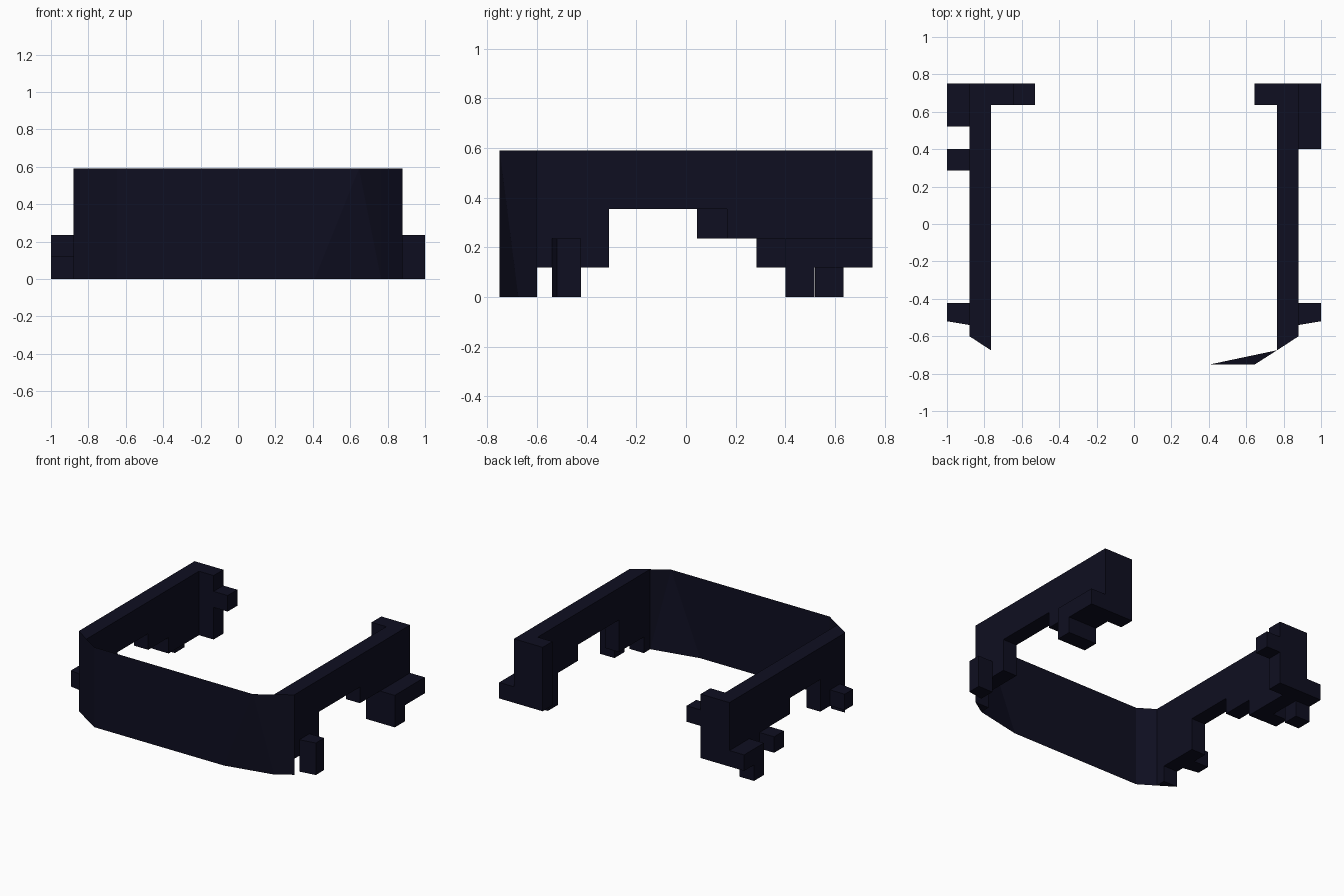
import bpy, bmesh

if "Cube" in bpy.data.objects:
    bpy.data.objects.remove(bpy.data.objects["Cube"])

navy = bpy.data.materials.new("dark_navy")
navy.diffuse_color = (0.0045, 0.0045, 0.015, 1)
navy.use_nodes = True
navy.node_tree.nodes["Principled BSDF"].inputs["Base Color"].default_value = navy.diffuse_color

TOP = 0.59


def finish(bm, name, recalc=True):
    bmesh.ops.remove_doubles(bm, verts=bm.verts, dist=0.0005)
    if recalc:
        bmesh.ops.recalc_face_normals(bm, faces=bm.faces)
    me = bpy.data.meshes.new(name)
    bm.to_mesh(me)
    bm.free()
    me.materials.append(navy)
    ob = bpy.data.objects.new(name, me)
    bpy.context.collection.objects.link(ob)
    return ob


def box(name, x, y, z, slant=0.0):
    """Box from ranges; slant pulls back the front edge on the outer side."""
    bm = bmesh.new()
    bmesh.ops.create_cube(bm, size=1)
    outer = max(x, key=abs)
    for v in bm.verts:
        v.co = (x[v.co.x > 0], y[v.co.y > 0], z[v.co.z > 0])
        if abs(v.co.x - outer) < 1e-4 and abs(v.co.y - y[0]) < 1e-4:
            v.co.y += slant
    return finish(bm, name)


def wall(name, side, steps):
    """Side wall with a stepped lower edge and a bevelled front end."""
    pts = [(-0.675, TOP), (-0.675, 0), (-0.6, 0)] + steps + [(0.75, TOP), (-0.6, TOP)]
    bm = bmesh.new()
    rows = []
    for x in (0.765, 0.88):
        rows.append([bm.verts.new((side * x, max(y, -0.6) if x > 0.8 else y, z))
                     for y, z in pts])
    inner, outer = rows
    n = len(pts)
    bm.faces.new(inner)
    # the bevel leaves the outer profile two points shorter
    bm.faces.new(outer[2:])
    for i in range(n):
        j = (i + 1) % n
        if i == 1:      # underside of the bevelled end
            bm.faces.new((inner[1], inner[2], outer[2]))
        elif i == n - 1:  # top of the bevelled end
            bm.faces.new((inner[n - 1], inner[0], outer[n - 1]))
        elif i == 0:    # slanted front face
            bm.faces.new((inner[0], inner[1], outer[2], outer[n - 1]))
        else:
            bm.faces.new((inner[i], inner[j], outer[j], outer[i]))
    return finish(bm, name)


# Side walls
wall("right_wall", 1, [(-0.6, 0.118), (-0.31, 0.118), (-0.31, 0.355), (0.165, 0.355),
                       (0.165, 0.236), (0.4, 0.236), (0.4, 0.118), (0.75, 0.118)])
wall("left_wall", -1, [(-0.6, 0.118), (-0.31, 0.118), (-0.31, 0.355), (0.045, 0.355),
                       (0.045, 0.236), (0.283, 0.236), (0.283, 0.118), (0.75, 0.118)])

# Thin front panel with angled ends, right lower corner folded inward
bm = bmesh.new()
plan = [(-0.765, -0.675), (-0.647, -0.75), (0.41, -0.75), (0.647, -0.75), (0.765, -0.675)]
lo = [bm.verts.new((x, y, 0)) for x, y in plan]
hi = [bm.verts.new((x, y, TOP)) for x, y in plan]
for i in (0, 1):
    bm.faces.new((lo[i], lo[i + 1], hi[i + 1], hi[i]))
bm.faces.new((lo[2], hi[3], hi[2]))
bm.faces.new((lo[2], lo[4], hi[3]))
bm.faces.new((lo[4], hi[4], hi[3]))
bmesh.ops.delete(bm, geom=[lo[3]], context='VERTS')
finish(bm, "front_panel", recalc=False)

# Rear inward returns
box("right_rear_return", (0.645, 0.765), (0.637, 0.75), (0.118, TOP))
box("left_rear_return", (-0.765, -0.645), (0.637, 0.75), (0.118, TOP))
box("left_rear_peg", (-0.645, -0.53), (0.637, 0.75), (0.355, 0.473))

# Outer tabs and feet
box("right_rear_tab", (0.88, 1.0), (0.4, 0.75), (0.118, 0.236))
box("right_rear_foot", (0.765, 1.0), (0.4, 0.518), (0, 0.118))
box("left_rear_tab", (-1.0, -0.88), (0.52, 0.75), (0.118, 0.236))
box("left_rear_foot", (-1.0, -0.88), (0.52, 0.635), (0, 0.118))
box("left_middle_tab", (-1.0, -0.88), (0.285, 0.4), (0.118, 0.236))
box("right_front_foot", (0.88, 1.0), (-0.54, -0.423), (0, 0.236), slant=0.02)
box("left_front_tab", (-1.0, -0.88), (-0.54, -0.423), (0.118, 0.236), slant=0.02)
